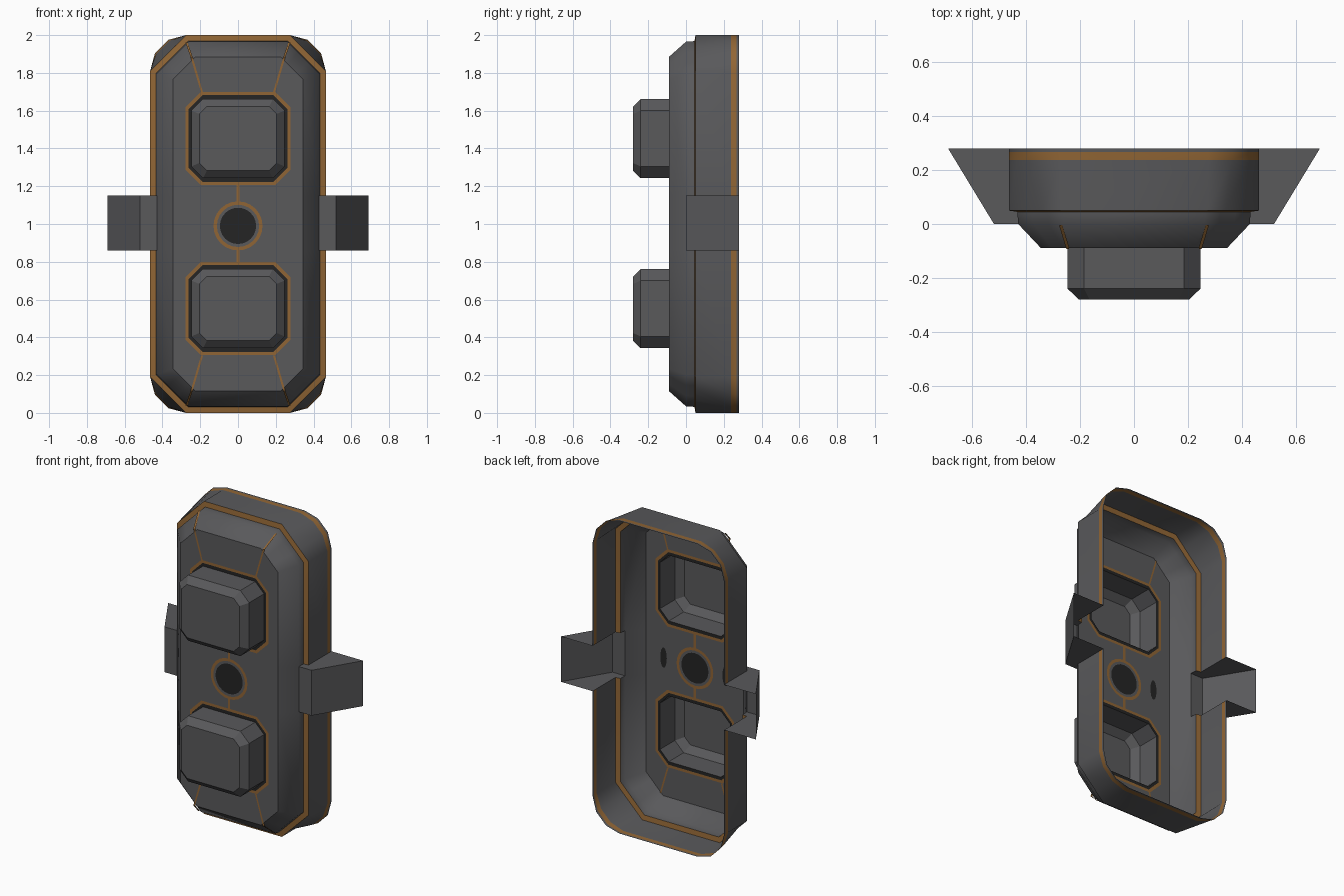
import bpy, bmesh, math
from mathutils import Vector

if "Cube" in bpy.data.objects:
    bpy.data.objects.remove(bpy.data.objects["Cube"])


def material(name, rgb):
    m = bpy.data.materials.new(name)
    m.diffuse_color = (*rgb, 1)
    m.use_nodes = True
    m.node_tree.nodes["Principled BSDF"].inputs["Base Color"].default_value = m.diffuse_color
    return m


MATS = [material("grey", (0.10, 0.10, 0.105)),
        material("orange_brown", (0.28, 0.13, 0.035)),
        material("near_black", (0.018, 0.018, 0.018))]
GREY, ORANGE, BLACK = 0, 1, 2
NOTCH = (0.86, 1.15)


def finish(name, bm, angle=None, recalc=True):
    if recalc:
        bmesh.ops.recalc_face_normals(bm, faces=bm.faces[:])
    me = bpy.data.meshes.new(name)
    bm.to_mesh(me)
    bm.free()
    for m in MATS:
        me.materials.append(m)
    ob = bpy.data.objects.new(name, me)
    bpy.context.collection.objects.link(ob)
    if angle:
        bpy.ops.object.select_all(action='DESELECT')
        ob.select_set(True)
        bpy.context.view_layer.objects.active = ob
        bpy.ops.object.shade_smooth_by_angle(angle=math.radians(angle))
    return ob


def outline(y, hx, z0, z1, c, rounded=0.0, steps=3, notch=False):
    """Rectangle loop in xz with chamfered (0) or rounded (1) corners."""
    pts = []
    for q in range(4):
        sx, sz = [(1, 1), (-1, 1), (-1, -1), (1, -1)][q]
        cx = sx * (hx - c)
        cz = z1 - c if sz > 0 else z0 + c
        for i in range(steps + 1):
            t = i / steps
            a = t * math.pi / 2
            u = (1 - t) * (1 - rounded) + math.cos(a) * rounded
            v = t * (1 - rounded) + math.sin(a) * rounded
            if q % 2:
                u, v = v, u
            pts.append((cx + sx * c * u, y, cz + sz * c * v))
        if notch and q == 1:
            pts += [(-hx, y, NOTCH[1]), (-hx, y, NOTCH[0])]
        if notch and q == 3:
            pts += [(hx, y, NOTCH[0]), (hx, y, NOTCH[1])]
    return pts


def circle(y, r, z, n=24):
    return [(r * math.cos(2 * math.pi * i / n), y, z + r * math.sin(2 * math.pi * i / n)) for i in range(n)]


def loft(bm, loops, mats, notched=(), cap=None):
    """Skin successive loops; notched bands leave the side tab openings clear."""
    rows = [[bm.verts.new(p) for p in lp] for lp in loops]
    n = len(rows[0])
    for b, m in enumerate(mats):
        for i in range(n):
            p, q = rows[b][i], rows[b][(i + 1) % n]
            mid = (p.co + q.co) / 2
            if b in notched and abs(mid.z - sum(NOTCH) / 2) < 0.05:
                continue
            f = bm.faces.new((p, q, rows[b + 1][(i + 1) % n], rows[b + 1][i]))
            f.material_index = m
    if cap is not None:
        bm.faces.new(rows[-1]).material_index = cap


# Open backed case: rim, skirt, flange, short wall, sloped edge
FRONT = (-0.09, 0.345, 0.115, 1.885, 0.12)
bm = bmesh.new()
loft(bm, [outline(0.28, 0.465, 0, 2, 0.19, 1, notch=True),
          outline(0.267, 0.465, 0, 2, 0.19, 0.95, notch=True),
          outline(0.238, 0.465, 0, 2, 0.19, 0.85, notch=True),
          outline(0.05, 0.465, 0, 2, 0.19, 0, notch=True),
          outline(0.045, 0.433, 0.032, 1.968, 0.17, 0, notch=True),
          outline(0.0, 0.43, 0.035, 1.965, 0.168, 0, notch=True),
          outline(*FRONT, notch=True)],
     [GREY, ORANGE, GREY, ORANGE, GREY, GREY], notched=(0, 1, 2, 3, 4))
finish("case_shell", bm, 50)

# Front plate with openings for the buttons and the centre ring
BUTTONS = (0.5525, 1.4525)
CENTRE = 0.99
bm = bmesh.new()
holes = [outline(-0.09, 0.278, z - 0.247, z + 0.247, 0.082, steps=1) for z in BUTTONS]
edges = []
for lp in [outline(*FRONT, notch=True), circle(-0.09, 0.13, CENTRE)] + holes:
    vs = [bm.verts.new(p) for p in lp]
    edges += [bm.edges.new((vs[i], vs[(i + 1) % len(vs)])) for i in range(len(vs))]
bmesh.ops.triangle_fill(bm, use_beauty=True, use_dissolve=False, edges=edges, normal=(0, -1, 0))
finish("front_plate", bm)

# Hollow buttons with an orange border and dark gap
for z, name in zip(BUTTONS, ("lower_button", "upper_button")):
    def ring(y, hx, hz, c):
        return outline(y, hx, z - hz, z + hz, c, steps=1)
    bm = bmesh.new()
    loft(bm, [ring(-0.09, 0.278, 0.247, 0.082), ring(-0.09, 0.262, 0.230, 0.075),
              ring(-0.09, 0.247, 0.210, 0.062), ring(-0.24, 0.247, 0.210, 0.062),
              ring(-0.28, 0.205, 0.170, 0.04)],
         [ORANGE, BLACK, GREY, GREY], cap=GREY)
    finish(name, bm, 30)

# Centre ring and dark disc
bm = bmesh.new()
loft(bm, [circle(-0.09, r, CENTRE) for r in (0.13, 0.112, 0.096)], [ORANGE, GREY], cap=BLACK)
finish("centre_port", bm)

# Dark oval vents on the inside of the plate
for s, name in ((-1, "left_vent"), (1, "right_vent")):
    bm = bmesh.new()
    f = bm.faces.new([bm.verts.new((s * 0.22 + x * 0.023, -0.087, 1.0 + (z - 1) * 0.065))
                      for x, _, z in circle(0, 1, 1, 16)])
    f.material_index = BLACK
    finish(name, bm)


# Thin orange seam strips, visible on both sides of the surface
def strip(name, pts, w):
    bm = bmesh.new()
    for off in (-0.002, 0.002):
        rows = [[bm.verts.new((x + s * w / 2, y + off, z)) for s in (-1, 1)] for x, y, z in pts]
        for a, b in zip(rows, rows[1:]):
            bm.faces.new((a[0], a[1], b[1], b[0])).material_index = ORANGE
    finish(name, bm)


strip("upper_seam", [(0, -0.09, CENTRE + 0.128), (0, -0.09, BUTTONS[1] - 0.245)], 0.016)
strip("lower_seam", [(0, -0.09, BUTTONS[0] + 0.245), (0, -0.09, CENTRE - 0.128)], 0.016)
for sx in (-1, 1):
    for up in (-1, 1):
        pts = [(sx * x, y, 1 + up * h) for x, y, h in
               ((0.19, -0.09, 0.695), (0.246, -0.09, 0.885), (0.272, -0.005, 0.96))]
        strip("corner_seam", pts, 0.011)

# Hollow wedge shaped side tabs, open at the back
for s, name in ((-1, "left_tab"), (1, "right_tab")):
    prof = [(0.43, 0.0), (0.52, 0.0), (0.69, 0.28), (0.465, 0.28), (0.465, 0.05), (0.433, 0.045)]
    bm = bmesh.new()
    lo, hi = [[bm.verts.new((s * x, y, z)) for x, y in prof] for z in NOTCH]
    bm.faces.new(lo)
    bm.faces.new(hi)
    for i in range(2):
        bm.faces.new((lo[i], lo[i + 1], hi[i + 1], hi[i]))
    finish(name, bm)
